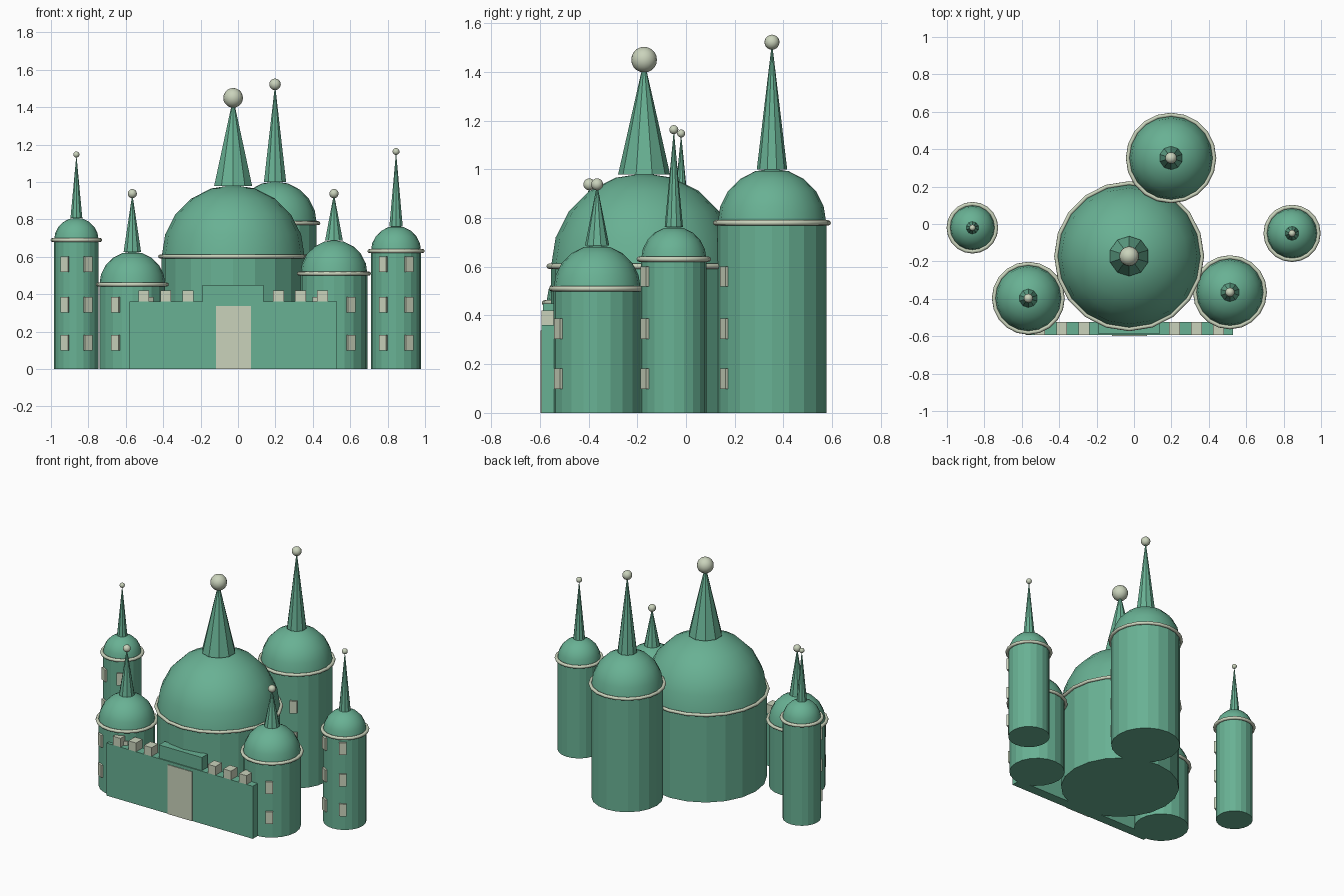
import bpy
import bmesh
from math import radians, sin, cos
from mathutils import Matrix, Vector

if "Cube" in bpy.data.objects:
    bpy.data.objects.remove(bpy.data.objects["Cube"], do_unlink=True)


def make_material(name, rgb):
    mat = bpy.data.materials.new(name)
    mat.use_nodes = True
    mat.diffuse_color = (*rgb, 1)
    mat.node_tree.nodes["Principled BSDF"].inputs["Base Color"].default_value = (*rgb, 1)
    return mat


GREEN = make_material("sea green", (0.14, 0.44, 0.295))
CREAM = make_material("pale cream", (0.59, 0.65, 0.50))
SIDES = 20


def finish(name, bm, mat, smooth=False):
    mesh = bpy.data.meshes.new(name)
    for face in bm.faces:
        face.smooth = smooth
    bm.to_mesh(mesh)
    bm.free()
    mesh.materials.append(mat)
    obj = bpy.data.objects.new(name, mesh)
    bpy.context.collection.objects.link(obj)
    return obj


def add_box(bm, center, size, turn=0):
    matrix = (Matrix.Translation(center) @ Matrix.Rotation(turn, 4, "Z")
              @ Matrix.Diagonal((*size, 1)))
    bmesh.ops.create_cube(bm, size=1, matrix=matrix)


def box(name, low, high, mat):
    low, high = Vector(low), Vector(high)
    bm = bmesh.new()
    add_box(bm, (low + high) / 2, high - low)
    return finish(name, bm, mat)


def frustum(name, x, y, r1, r2, z1, z2, sides):
    bm = bmesh.new()
    bmesh.ops.create_cone(bm, cap_ends=True, segments=sides, radius1=r1, radius2=r2,
                          depth=z2 - z1, matrix=Matrix.Translation((x, y, (z1 + z2) / 2)))
    return finish(name, bm, GREEN)


def tower(name, x, y, r, eave, tip, rows):
    """Round tower: drum, dome, eave ring, spire, ball and paired front windows."""
    frustum(name + "_drum", x, y, r, r, 0, eave, SIDES)

    # Dome: upper half of a sphere
    bm = bmesh.new()
    bmesh.ops.create_uvsphere(bm, u_segments=SIDES, v_segments=10, radius=r)
    bmesh.ops.delete(bm, geom=[v for v in bm.verts if v.co.z < -0.001], context="VERTS")
    bmesh.ops.translate(bm, verts=bm.verts, vec=(x, y, eave))
    finish(name + "_dome", bm, GREEN, True)

    # Eave ring
    bpy.ops.mesh.primitive_torus_add(location=(x, y, eave), major_segments=SIDES,
                                     minor_segments=8, major_radius=r + 0.008,
                                     minor_radius=0.011)
    ring = bpy.context.object
    ring.name = name + "_ring"
    ring.data.materials.append(CREAM)
    bpy.ops.object.shade_smooth()

    # Spire and ball
    frustum(name + "_spire", x, y, r * 0.28, 0, eave + r * 0.985, tip, 10)
    bm = bmesh.new()
    bmesh.ops.create_uvsphere(bm, u_segments=16, v_segments=10, radius=r * 0.138,
                              matrix=Matrix.Translation((x, y, tip)))
    finish(name + "_ball", bm, CREAM, True)

    # Windows
    if rows:
        bm = bmesh.new()
        for z in (0.14, 0.345, 0.56)[:rows]:
            for turn in (radians(-30), radians(30)):
                spot = (x + r * sin(turn), y - r * cos(turn), z)
                add_box(bm, spot, (0.046, 0.022, 0.083), turn)
        finish(name + "_windows", bm, CREAM)


tower("main_tower", -0.026, -0.172, 0.382, 0.602, 1.45, 0)
tower("back_tower", 0.198, 0.353, 0.223, 0.78, 1.522, 3)
tower("left_tower", 0.845, -0.05, 0.134, 0.631, 1.163, 3)
tower("right_tower", -0.864, -0.02, 0.119, 0.69, 1.147, 3)
tower("front_left_tower", 0.513, -0.365, 0.179, 0.51, 0.938, 2)
tower("front_right_tower", -0.565, -0.397, 0.176, 0.452, 0.938, 2)

# Gate wall with raised centre and door
MID, FRONT, BACK, TOP = -0.026, -0.594, -0.525, 0.36
box("gate_wall", (MID - 0.554, FRONT, 0), (MID + 0.554, BACK, TOP), GREEN)
box("gate_parapet", (MID - 0.163, FRONT + 0.007, TOP - 0.01), (MID + 0.163, BACK, 0.45), GREEN)
box("gate_door", (MID - 0.091, FRONT - 0.004, 0), (MID + 0.096, FRONT + 0.003, 0.338), CREAM)

# Battlements on both sides of the gate
bm = bmesh.new()
for side in (-1, 1):
    for i in range(3):
        add_box(bm, (MID + side * (0.242 + 0.118 * i), (FRONT + BACK) / 2, TOP + 0.03),
                (0.058, BACK - FRONT, 0.06))
finish("battlements", bm, CREAM)
